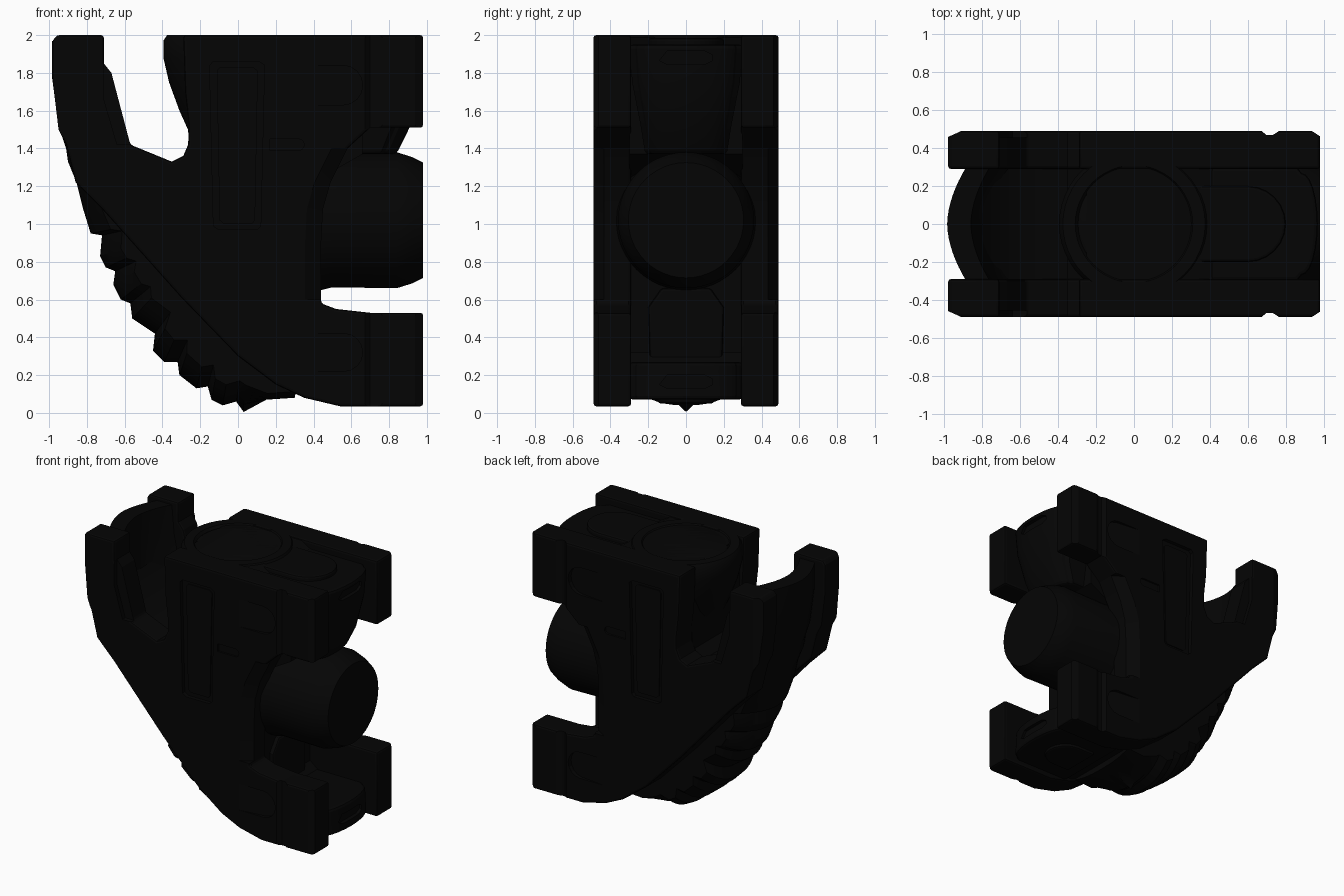
import bpy, bmesh, math
from mathutils import Vector

if "Cube" in bpy.data.objects:
    bpy.data.objects.remove(bpy.data.objects["Cube"])

black = bpy.data.materials.new("matte_black")
black.diffuse_color = (0.0015, 0.0015, 0.0015, 1)
black.use_nodes = True
black.node_tree.nodes["Principled BSDF"].inputs["Base Color"].default_value = black.diffuse_color


def finish(name, bm, angle=35):
    bmesh.ops.recalc_face_normals(bm, faces=bm.faces)
    me = bpy.data.meshes.new(name)
    bm.to_mesh(me)
    bm.free()
    me.materials.append(black)
    ob = bpy.data.objects.new(name, me)
    bpy.context.collection.objects.link(ob)
    smooth(ob, angle)
    return ob


def activate(ob):
    bpy.ops.object.select_all(action='DESELECT')
    ob.select_set(True)
    bpy.context.view_layer.objects.active = ob


def smooth(ob, angle):
    activate(ob)
    bpy.ops.object.shade_smooth_by_angle(angle=math.radians(angle))


def apply_modifier(ob, kind, **settings):
    m = ob.modifiers.new(kind.lower(), kind)
    for k, v in settings.items():
        setattr(m, k, v)
    activate(ob)
    bpy.ops.object.modifier_apply(modifier=m.name)


def bevel(ob, width):
    apply_modifier(ob, 'BEVEL', width=width, segments=2, limit_method='ANGLE',
                   angle_limit=math.radians(50))
    smooth(ob, 20)


def cut(ob, bm):
    cutter = finish("cutter", bm)
    cutter.hide_render = True
    apply_modifier(ob, 'BOOLEAN', operation='DIFFERENCE', object=cutter, solver='EXACT')
    bpy.data.objects.remove(cutter)
    smooth(ob, 20)


def loft(bm, rings):
    """Join matching closed rings of points and cap both ends."""
    vs = [[bm.verts.new(p) for p in r] for r in rings]
    n = len(vs[0])
    for a, b in zip(vs, vs[1:]):
        for i in range(n):
            j = (i + 1) % n
            bm.faces.new((a[i], a[j], b[j], b[i]))
    bm.faces.new(vs[0])
    bm.faces.new(vs[-1])


def side_prism(bm, pts, y0, y1):
    loft(bm, [[(x, y, z) for x, z in pts] for y in (y0, y1)])


def plan_prism(bm, pts, z0, z1):
    loft(bm, [[(x, y, z) for x, y in pts] for z in (z0, z1)])


def lathe(name, profile, centre, axis):
    bm = bmesh.new()
    n = 48
    rings = []
    for h, r in profile:
        ring = []
        for i in range(n):
            t = 2 * math.pi * i / n
            a, b = r * math.cos(t), r * math.sin(t)
            p = (a, b, h) if axis == 'z' else (h, a, b)
            ring.append(Vector(p) + Vector(centre))
        rings.append(ring)
    loft(bm, rings)
    return finish(name, bm)


def rounded_slot(x0, x1, z0, z1, steps=8):
    """Slot square at the left and rounded at the right."""
    r, c = (z1 - z0) / 2, (z0 + z1) / 2
    arc = [-math.pi / 2 + math.pi * i / steps for i in range(steps + 1)]
    return [(x0, z0)] + [(x1 - r + r * math.cos(t), c + r * math.sin(t)) for t in arc] + [(x0, z1)]


# Side walls: horn, curved rail and two ears in one outline
wall = [(-.98, 1.97), (-.96, 2), (-.71, 2), (-.71, 1.85), (-.67, 1.8), (-.57, 1.42),
        (-.35, 1.33), (-.29, 1.36), (-.26, 1.43), (-.26, 1.52), (-.28, 1.7), (-.29, 2),
        (.98, 2), (.98, 1.51), (.7, 1.51), (.58, 1.4), (.49, 1.22), (.45, 1.08), (.44, .9),
        (.44, .58), (.52, .55), (.7, .53), (.98, .53), (.98, .035), (.54, .035), (.35, .08),
        (.2, .15), (0, .3), (-.3, .61), (-.72, 1.08), (-.86, 1.22), (-.91, 1.42),
        (-.95, 1.5), (-.98, 1.75)]
panel = [(-.15, 1.84), (-.13, 1.86), (.11, 1.86), (.14, 1.84), (.12, .99), (.1, .97),
         (-.1, .97), (-.13, .99)]
web = [(-.71, 2.1), (-.71, 1.66), (-.64, 1.42), (-.5, 1.42), (-.5, 2.1)]
for side, s in (("front", -1), ("back", 1)):
    bm = bmesh.new()
    side_prism(bm, wall, s * .29, s * .49)
    ob = finish(side + "_wall", bm)
    bevel(ob, .015)
    # Recesses in the outer face, ramped in from the left for the finger slots
    bm = bmesh.new()
    side_prism(bm, panel, s * .46, s * .6)
    side_prism(bm, web, s * .455, s * .6)
    for z0, z1 in ((1.63, 1.84), (.22, .42)):
        slot = rounded_slot(.34, .66, z0, z1)
        loft(bm, [[(x, s * (.492 - .12 * (x - .34)), z) for x, z in slot],
                  [(x, s * .6, z) for x, z in slot]])
    side_prism(bm, rounded_slot(.17, .35, 1.39, 1.45), s * .475, s * .6)
    # Groove behind each ear, and chamfered horn and ear corners
    groove = [(.66, s * .5), (.7, s * .468), (.73, s * .468), (.78, s * .5)]
    horn_corner = [(-1.1, s * .405), (-.9, s * .495), (-.9, s * .6), (-1.1, s * .6)]
    ear_corner = [(.93, s * .495), (1, s * .45), (1.1, s * .45), (1.1, s * .6), (.93, s * .6)]
    plan_prism(bm, groove, 1.49, 2.1)
    plan_prism(bm, groove, -.1, .55)
    plan_prism(bm, horn_corner, 1.42, 2.1)
    plan_prism(bm, ear_corner, .56, 2.1)
    plan_prism(bm, ear_corner, -.1, .55)
    cut(ob, bm)
    # Softened edge beside the side socket
    bm = bmesh.new()
    loft(bm, [[(x + dx, s * y, z) for dx, y in ((-.1, .5), (.02, .42), (.09, .42), (.09, .5))]
              for x, z in ((.44, .6), (.44, .9), (.45, 1.08), (.49, 1.22), (.58, 1.4))])
    cut(ob, bm)
    # Raised field inside the long panel
    bm = bmesh.new()
    field = [(x * .75, 1.415 + (z - 1.415) * .93) for x, z in panel]
    side_prism(bm, field, s * .44, s * .468)
    finish(side + "_panel_field", bm)

# Core between the walls
core = [(-.8, 1.6), (-.7, 1.45), (-.55, 1.36), (-.35, 1.3), (-.27, 1.36), (-.25, 1.6),
        (-.25, 1.99), (.34, 1.99), (.44, 1.93), (.66, 1.93), (.66, 1.37),
        (.45, 1.25), (.41, .66), (.41, .32), (.5, .25), (.85, .25), (.85, .09), (.35, .1),
        (.05, .25), (-.25, .58), (-.72, 1.1)]
bm = bmesh.new()
side_prism(bm, core, -.3, .3)
finish("core", bm)

# Rounded tongues between each pair of ears, with a shallow latch slot
tongue = [(.4, -.3), (.86, -.3)] + [(.885 + .085 * math.cos(t), .27 * math.sin(t))
          for t in [math.pi * (i / 12 - .5) for i in range(13)]] + [(.86, .3), (.4, .3)]
upper = ((1.37, .77, .72), (1.52, .9, .8), (1.75, .98, .95), (1.95, 1, 1))
lower = ((.07, 1, 1), (.27, .98, 1))
for name, levels, mid in (("upper", upper, 1.88), ("lower", lower, .165)):
    bm = bmesh.new()
    loft(bm, [[(.4 + (x - .4) * fx, y * fy, z) for x, y in tongue] for z, fx, fy in levels])
    ob = finish(name + "_tongue", bm)
    bevel(ob, .02)
    bm = bmesh.new()
    side = [(y, mid + z) for y, z in ((-.14, -.015), (-.1, -.035), (.1, -.035), (.14, -.015),
                                      (.14, .015), (.1, .035), (-.1, .035))]
    loft(bm, [[(x, y, z) for y, z in side] for x in (.935, 1.1)])
    cut(ob, bm)

# Round-ended bosses on the tongues
for name, x0, x1, r, z0, z1 in (("upper_boss", .25, .8, .2, 1.6, 1.985),
                                ("lower_boss", .5, .8, .15, .05, .15)):
    bm = bmesh.new()
    plan_prism(bm, rounded_slot(x0, x1, -r, r, 12), z0, z1)
    bevel(finish(name, bm), .015)

# Spine block under the side socket
bm = bmesh.new()
spine = [(-.19, .2), (.19, .2), (.2, .56), (.13, .66), (-.13, .66), (-.2, .56)]
loft(bm, [[(x, y, z) for y, z in spine] for x in (.3, .44)])
bevel(finish("spine_block", bm), .015)

# Flared round sockets, one facing up and one facing right
lathe("top_socket", [(1.2, .25), (1.4, .255), (1.5, .265), (1.6, .31), (1.75, .365), (1.88, .395),
                     (1.97, .395), (2, .375), (2, .31), (1.98, .295), (1.99, .28)], (0, 0, 0), 'z')
lathe("side_socket", [(.25, .37), (.44, .37), (.5, .355), (.84, .36), (.92, .335), (.98, .305)],
      (0, 0, 1.02), 'x')

# Curved ribbed shell running from the arc between the horns down to the foot
outer = [(-.985, 1.97), (-.985, 1.78), (-.95, 1.52), (-.91, 1.4), (-.9, 1.33), (-.855, 1.22),
         (-.82, 1.08), (-.78, .95), (-.72, .94), (-.73, .83), (-.7, .77), (-.65, .75), (-.66, .68),
         (-.62, .6), (-.57, .58), (-.56, .5), (-.44, .42), (-.45, .33), (-.39, .27), (-.32, .27),
         (-.31, .2), (-.22, .13), (-.16, .14), (-.14, .07), (-.08, .04), (-.01, .06),
         (.03, .005), (.15, .07), (.3, .08)]
inner = [(.35, .4), (-.1, .85), (-.72, 1.34), (-.79, 1.5), (-.84, 1.75), (-.86, 1.97)]
tip = 26
bm = bmesh.new()
rings = []
for i in range(17):
    y = -.3 + .0375 * i
    u = abs(y) / .3
    ring = []
    for k, (x, z) in enumerate(outer + inner):
        # Flatter across the foot, rounder across the middle ribs
        mid = max(0, 1 - abs(z - .5) / .6)
        d = .1 * u ** (1.8 if z > .6 else 2.6) + .11 * mid * u ** 2.2
        if k >= len(outer):
            d = .1 * u ** 1.8
        elif x > .1:
            d *= .3
        a = min(1, .1 + z / 1.3)
        lift = .035 * min(1, u * 8) if k == tip else 0
        ring.append((x + d * a, y, z + d * max(0, 1 - a) + lift))
    rings.append(ring)
loft(bm, rings)
finish("ribbed_shell", bm, 30)
